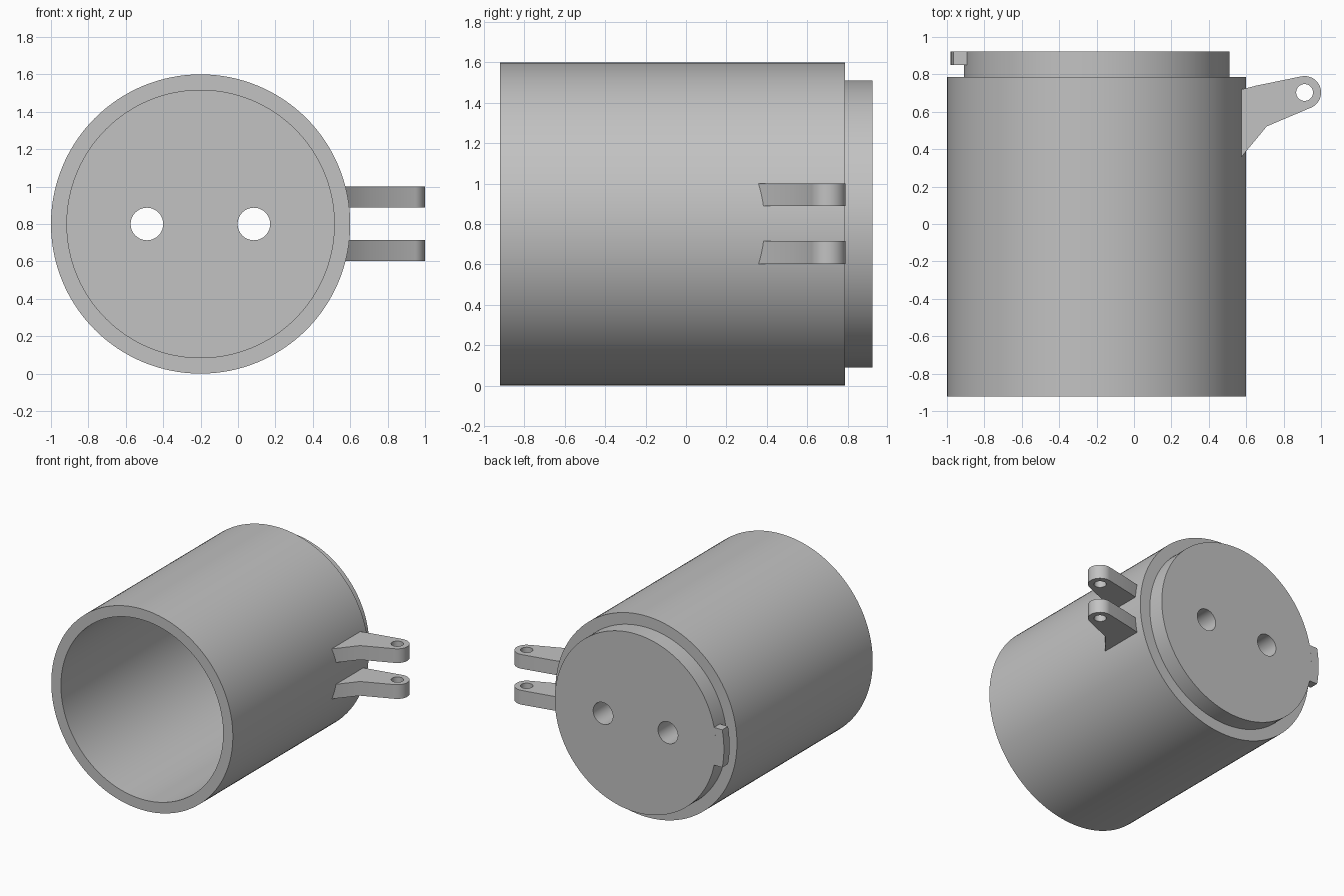
import bpy
import bmesh
from math import asin, cos, pi, radians, sin, tau
from mathutils import Matrix, Vector

if "Cube" in bpy.data.objects:
    bpy.data.objects.remove(bpy.data.objects["Cube"], do_unlink=True)

CX, CZ = -0.2, 0.8           # axis of the cup, running along y
FRONT, SHOULDER, BACK = -0.922, 0.787, 0.923
BODY_R, LIP_R, BORE_R, TAB_R = 0.8, 0.71, 0.715, 0.78
FLOOR = 0.70

grey = bpy.data.materials.new("plain grey")
grey.use_nodes = True
COLOUR = (0.54, 0.54, 0.54, 1)
grey.diffuse_color = COLOUR
grey.node_tree.nodes["Principled BSDF"].inputs["Base Color"].default_value = COLOUR


def finish(bm, name):
    bmesh.ops.recalc_face_normals(bm, faces=bm.faces)
    mesh = bpy.data.meshes.new(name)
    bm.to_mesh(mesh)
    bm.free()
    mesh.materials.append(grey)
    obj = bpy.data.objects.new(name, mesh)
    bpy.context.collection.objects.link(obj)
    return obj


def activate(obj):
    bpy.ops.object.select_all(action="DESELECT")
    obj.select_set(True)
    bpy.context.view_layer.objects.active = obj


def smooth(obj):
    activate(obj)
    bpy.ops.object.shade_smooth_by_angle(angle=radians(30))


def prism(name, points, direction):
    """Extrude a flat outline along a direction."""
    bm = bmesh.new()
    face = bm.faces.new([bm.verts.new(p) for p in points])
    side = bmesh.ops.extrude_face_region(bm, geom=[face], use_keep_orig=True)
    moved = [v for v in side["geom"] if isinstance(v, bmesh.types.BMVert)]
    bmesh.ops.translate(bm, verts=moved, vec=Vector(direction))
    return finish(bm, name)


def lathe(name, profile, steps=128):
    """Revolve (radius, y) points about the cup axis."""
    bm = bmesh.new()
    rings = []
    for r, y in profile:
        rings.append([bm.verts.new((CX + r * cos(tau * i / steps), y,
                                    CZ + r * sin(tau * i / steps)))
                      for i in range(steps)])
    for a, b in zip(rings, rings[1:]):
        for i in range(steps):
            j = (i + 1) % steps
            bm.faces.new((a[i], a[j], b[j], b[i]))
    bm.faces.new(rings[0])
    bm.faces.new(rings[-1])
    return finish(bm, name)


def drill(obj, centre, radius, depth, along_y=False):
    """Cut a round hole through an object."""
    bm = bmesh.new()
    turn = Matrix.Rotation(pi / 2, 4, "X") if along_y else Matrix()
    bmesh.ops.create_cone(bm, cap_ends=True, segments=48, radius1=radius,
                          radius2=radius, depth=depth,
                          matrix=Matrix.Translation(centre) @ turn)
    cutter = finish(bm, "hole_cutter")
    cutter.hide_render = True
    mod = obj.modifiers.new("hole", "BOOLEAN")
    mod.operation = "DIFFERENCE"
    mod.solver = "EXACT"
    mod.object = cutter
    activate(obj)
    bpy.ops.object.modifier_apply(modifier=mod.name)
    bpy.data.objects.remove(cutter, do_unlink=True)


def arc(radius, start, end, steps):
    return [(radius * cos(start + (end - start) * i / steps),
             radius * sin(start + (end - start) * i / steps))
            for i in range(steps + 1)]


# Open cup with a stepped closed end and two through holes
cup = lathe("cup_body", [(BORE_R, FLOOR), (BORE_R, FRONT), (BODY_R, FRONT),
                         (BODY_R, SHOULDER), (LIP_R, SHOULDER), (LIP_R, BACK)])
for x in (-0.487, 0.085):
    drill(cup, (x, 0.8, CZ), 0.087, 0.6, along_y=True)
smooth(cup)

# Locking tab on the stepped end
half = 0.15
outer, inner = asin(half / TAB_R), asin(half / LIP_R)
outline = arc(TAB_R, pi - outer, pi + outer, 10) + arc(LIP_R, pi + inner, pi - inner, 10)
tab = prism("locking_tab", [(CX + x, 0.85, CZ + z) for x, z in outline],
            (0, BACK - 0.85, 0))
smooth(tab)

# Pair of hinge lugs rooted in the wall
px, py, pr = 0.912, 0.703, 0.088
lug_outline = [(0.53, 0.305), (0.71, 0.522)]
lug_outline += [(px + x, py + y) for x, y in arc(pr, radians(-65), radians(101), 20)]
lug_outline += [(0.65, 0.739), (0.53, 0.708)]
for name, low in (("lower_hinge_lug", 0.602), ("upper_hinge_lug", 0.888)):
    lug = prism(name, [(x, y, low) for x, y in lug_outline], (0, 0, 0.113))
    drill(lug, (px, py, low), 0.045, 0.5)
    smooth(lug)
